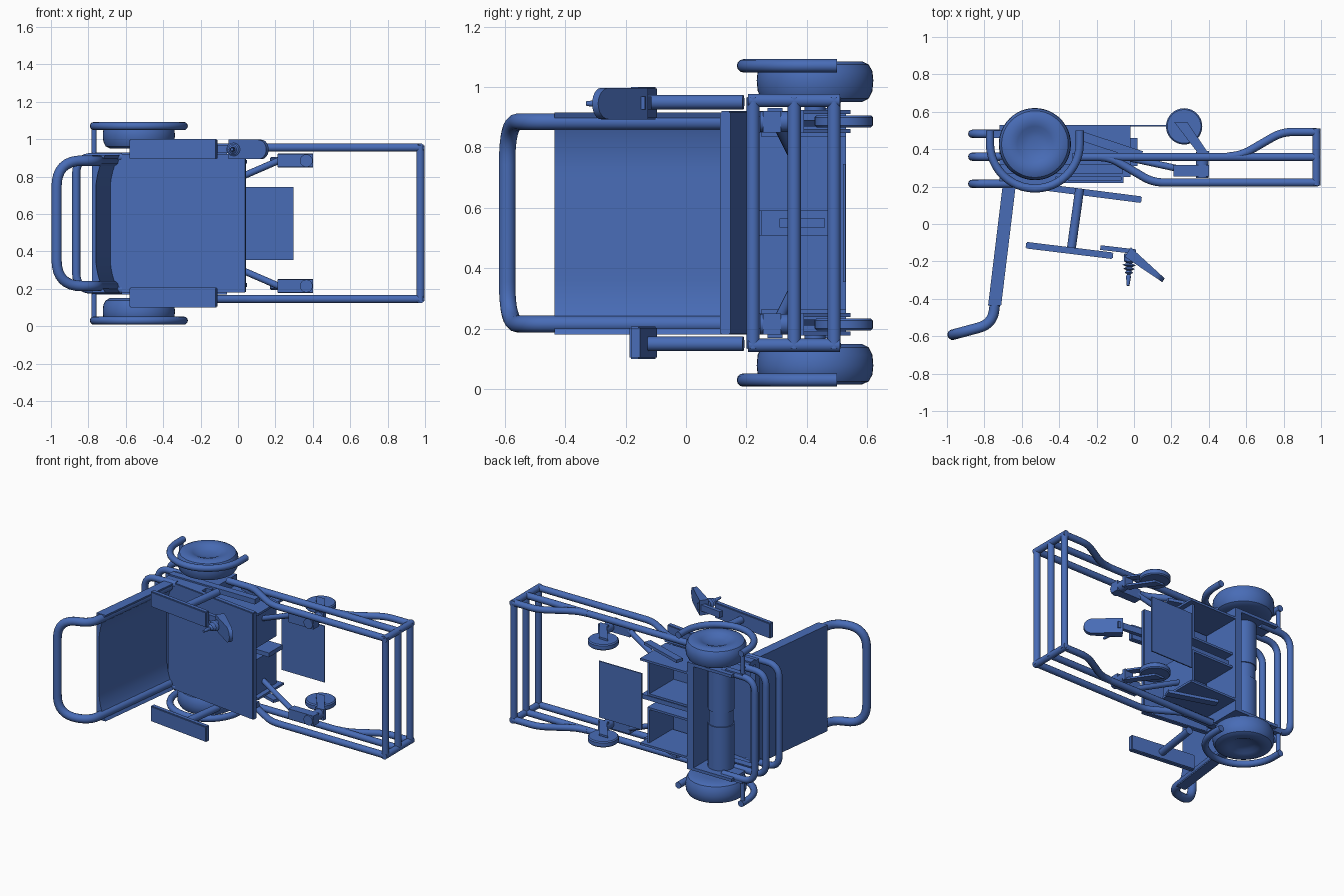
import bpy, bmesh, math
from mathutils import Vector

if "Cube" in bpy.data.objects:
    bpy.data.objects.remove(bpy.data.objects["Cube"])

W = 1.1  # total width along z; left and right halves mirror about W / 2
BLUE = bpy.data.materials.new("blue")
BLUE.diffuse_color = (0.065, 0.15, 0.47, 1)
BLUE.use_nodes = True
BLUE.node_tree.nodes["Principled BSDF"].inputs["Base Color"].default_value = BLUE.diffuse_color


def add(name, bm):
    bmesh.ops.remove_doubles(bm, verts=bm.verts, dist=1e-5)
    bmesh.ops.recalc_face_normals(bm, faces=bm.faces)
    me = bpy.data.meshes.new(name)
    bm.to_mesh(me)
    bm.free()
    me.materials.clear()
    me.materials.append(BLUE)
    ob = bpy.data.objects.new(name, me)
    bpy.context.collection.objects.link(ob)
    bpy.context.view_layer.objects.active = ob
    ob.select_set(True)
    bpy.ops.object.shade_smooth_by_angle(angle=math.radians(35))
    ob.select_set(False)
    return ob


def prism(name, pts, z0, z1, bevel=0.0):
    """Outline in x-y extruded along z."""
    bm = bmesh.new()
    f = bm.faces.new([bm.verts.new((x, y, z0)) for x, y in pts])
    r = bmesh.ops.extrude_face_region(bm, geom=[f])
    vs = [g for g in r['geom'] if isinstance(g, bmesh.types.BMVert)]
    bmesh.ops.translate(bm, verts=vs, vec=(0, 0, z1 - z0))
    if bevel:
        bmesh.ops.bevel(bm, geom=bm.edges[:], offset=bevel, segments=2, affect='EDGES')
    return add(name, bm)


def box(name, x0, x1, y0, y1, z0, z1):
    return prism(name, [(x0, y0), (x1, y0), (x1, y1), (x0, y1)], z0, z1)


def bar(name, a, b, t, z0, z1, bevel=0.0):
    """Slab of thickness t between two x-y points."""
    a, b = Vector(a), Vector(b)
    d = (b - a).normalized()
    n = Vector((-d.y, d.x)) * t / 2
    return prism(name, [a + n, b + n, b - n, a - n], z0, z1, bevel)


def fillet(pts, rads):
    pts = [Vector(p) for p in pts]
    out = [pts[0]]
    for p, c, n, k in zip(pts, pts[1:], pts[2:], rads):
        a, b = c + (p - c).normalized() * k, c + (n - c).normalized() * k
        out += [a * (1 - t) ** 2 + c * 2 * t * (1 - t) + b * t * t
                for t in [i / 8 for i in range(9)]]
    return out + [pts[-1]]


def tube(name, pts, r, rads=None):
    """Round tube along a path with rounded corners."""
    path = fillet(pts, rads) if rads else [Vector(p) for p in pts]
    cu = bpy.data.curves.new(name, 'CURVE')
    cu.dimensions = '3D'
    cu.bevel_depth, cu.bevel_resolution, cu.use_fill_caps = r, 4, True
    sp = cu.splines.new('POLY')
    sp.points.add(len(path) - 1)
    for p, q in zip(sp.points, path):
        p.co = (*q, 1)
    tmp = bpy.data.objects.new(name + "_path", cu)
    bpy.context.collection.objects.link(tmp)
    bpy.context.view_layer.update()
    me = bpy.data.meshes.new_from_object(tmp.evaluated_get(bpy.context.evaluated_depsgraph_get()))
    bm = bmesh.new()
    bm.from_mesh(me)
    bpy.data.objects.remove(tmp)
    return add(name, bm)


def lathe(name, prof, origin, axis, n=40):
    """Spin (radius, height) points about an axis."""
    bm = bmesh.new()
    ax = Vector(axis).normalized()
    side = ax.orthogonal().normalized()
    o = Vector(origin)
    vs = [bm.verts.new(o + side * r + ax * h) for r, h in prof]
    es = [bm.edges.new(e) for e in zip(vs, vs[1:])]
    bmesh.ops.spin(bm, geom=vs + es, cent=o, axis=ax, angle=2 * math.pi, steps=n)
    return add(name, bm)


def cyl(name, a, b, r):
    h = (Vector(b) - Vector(a)).length
    return lathe(name, [(0, 0), (r, 0), (r, h), (0, h)], a, Vector(b) - Vector(a), 28)


# seat cushion
bar("seat", (-0.68, 0.222), (0.04, 0.13), 0.035, 0.18, 0.92, 0.004)

# backrest: sagging front, flat rear, swept from the seat to the top of the posts
bm = bmesh.new()
zs = [0.18 + 0.735 * i / 24 for i in range(25)]
sec = [(0.035 - 0.05 * min(1, 1.1 * (1 - (abs(z - 0.5475) / 0.3675) ** 4)), z) for z in zs]
sec += [(-0.035, z) for z in zs[::-1]]
loops = [[bm.verts.new((cx + o, y, z)) for o, z in sec] for cx, y in ((-0.668, 0.2), (-0.745, -0.435))]
for i in range(50):
    j = (i + 1) % 50
    bm.faces.new((loops[0][i], loops[0][j], loops[1][j], loops[1][i]))
for lp in loops:
    for i in range(24):
        bm.faces.new((lp[i], lp[i + 1], lp[48 - i], lp[49 - i]))
add("backrest", bm)

# push handle hoop continuing the back posts
half = [(-0.667, 0.2), (-0.757, -0.535), (-0.97, -0.592)]
tube("push_handle", [(x, y, 0.215) for x, y in half] + [(x, y, 0.885) for x, y in half[::-1]],
     0.028, [0.075, 0.14, 0.14, 0.075])

# rear bumper hoops
for y in (0.215, 0.36, 0.482):
    tube("rear_bumper", [(-0.62, y, 0.195), (-0.865, y, 0.195), (-0.865, y, 0.905), (-0.62, y, 0.905)],
         0.022, [0.09, 0.09])

# front guard cross bars
for y in (0.222, 0.358, 0.49):
    cyl("front_cross_bar", (0.975, y, 0.135), (0.975, y, 0.965), 0.022)

TIRE = [(0, 0.0), (0.09, 0.0), (0.155, -0.002), (0.178, 0.01), (0.19, 0.035), (0.193, 0.07), (0.19, 0.1),
        (0.178, 0.122), (0.155, 0.133), (0.12, 0.133), (0.095, 0.125), (0.07, 0.112), (0.035, 0.106), (0, 0.104)]

for side, s in (("left", 1), ("right", -1)):
    def Z(z):
        return z if s == 1 else W - z

    # drive wheel with its motor
    lathe(side + "_drive_wheel", TIRE, (-0.53, 0.427, Z(0.952)), (0, 0, s), 48)
    cyl(side + "_motor", (-0.55, 0.40, Z(0.60)), (-0.55, 0.40, Z(0.90)), 0.085)
    cyl(side + "_motor_end", (-0.55, 0.40, Z(0.55)), (-0.55, 0.40, Z(0.60)), 0.078)
    cyl(side + "_axle", (-0.53, 0.427, Z(0.88)), (-0.53, 0.427, Z(0.97)), 0.035)

    # wheel guard hoop and stay
    arc = [(-0.53 + 0.24 * math.cos(a), 0.43 + 0.24 * math.sin(a), Z(1.07))
           for a in [math.pi + math.pi * i / 24 for i in range(25)]]
    tube(side + "_wheel_guard", [(-0.77, 0.5, Z(1.07))] + arc + [(-0.29, 0.5, Z(1.07))], 0.022)
    cyl(side + "_guard_stay", (-0.77, 0.48, Z(0.9)), (-0.77, 0.48, Z(1.07)), 0.014)

    # side tubes of the front guard
    z = Z(0.955)
    tube(side + "_middle_rail", [(-0.33, 0.358, z), (0.975, 0.358, z)], 0.022)
    tube(side + "_upper_rail", [(-0.25, 0.358, z), (-0.13, 0.358, z), (0.1, 0.222, z), (0.975, 0.222, z)],
         0.022, [0.06, 0.06])
    tube(side + "_lower_rail", [(0.5, 0.36, z), (0.58, 0.37, z), (0.79, 0.492, z), (0.975, 0.492, z)],
         0.022, [0.05, 0.06])
    cyl(side + "_front_upright", (0.975, 0.205, z), (0.975, 0.51, z), 0.022)

    # chassis plates and rails
    box(side + "_chassis_plate", -0.72, -0.42, 0.2, 0.53, Z(0.90), Z(0.92))
    box(side + "_chassis_rail", -0.72, -0.06, 0.27, 0.32, Z(0.895), Z(0.93))
    box(side + "_rear_bracket", -0.78, -0.65, 0.46, 0.5, Z(0.91), Z(0.93))

    # battery tray, open underneath
    a, b = Z(0.59), Z(0.85)
    box(side + "_tray_top", -0.42, -0.055, 0.22, 0.235, a, b)
    box(side + "_tray_front", -0.07, -0.055, 0.22, 0.5, a, b)
    box(side + "_tray_inner_wall", -0.42, -0.055, 0.22, 0.5, a, Z(0.605))
    box(side + "_tray_outer_wall", -0.42, -0.02, 0.25, 0.53, Z(0.835), b)

    # caster arm, gusset, pivot, fork and wheel
    bar(side + "_gusset", (-0.28, 0.47), (0.04, 0.365), 0.05, Z(0.87), Z(0.89))
    tube(side + "_caster_brace", [(-0.06, 0.36, Z(0.765)), (0.24, 0.295, Z(0.895))], 0.018)
    box(side + "_caster_arm", 0.21, 0.40, 0.255, 0.315, Z(0.85), Z(0.92))
    cyl(side + "_caster_pivot", (0.365, 0.245, Z(0.885)), (0.365, 0.385, Z(0.885)), 0.034)
    for z0 in (0.848, 0.91):
        prism(side + "_caster_fork", [(0.345, 0.375), (0.4, 0.375), (0.285, 0.545), (0.215, 0.545)],
              Z(z0), Z(z0 + 0.013))
    box(side + "_caster_crown", 0.335, 0.4, 0.365, 0.39, Z(0.848), Z(0.923))
    lathe(side + "_caster_wheel", [(0, -0.02), (0.09, -0.02), (0.097, -0.013), (0.097, 0.013), (0.09, 0.02), (0, 0.02)],
          (0.268, 0.522, Z(0.886)), (0, 0, 1), 32)

    # armrest pad on its post
    bar(side + "_armrest", (-0.578, -0.113), (-0.112, -0.17), 0.035, Z(0.893), Z(1.0), 0.005)
    cyl(side + "_armrest_post", (-0.335, -0.13, Z(0.95)), (-0.29, 0.19, Z(0.95)), 0.024)

# cross beam, rear beam and central spine
box("cross_beam", -0.43, -0.38, 0.25, 0.53, 0.18, 0.92)
box("rear_beam", -0.72, -0.68, 0.22, 0.27, 0.18, 0.92)
box("central_spine", -0.42, 0.02, 0.31, 0.46, 0.535, 0.565)

# foot plate
box("foot_plate", -0.03, 0.298, 0.52, 0.528, 0.355, 0.745)

# joystick mount, rounded housing and stick
bar("joystick_mount", (-0.18, -0.126), (0.01, -0.148), 0.025, 0.925, 0.968)
bm = bmesh.new()
out = [(0.0, -0.052), (0.0, 0.052)]
out += [(0.19 + 0.052 * math.sin(a), 0.052 * math.cos(a)) for a in [math.pi * i / 12 for i in range(13)]]
d, n = Vector((0.83, -0.56)), Vector((0.56, 0.83))
rings = []
for t in (0, 1):
    rings.append([])
    for u, w in out:
        p = Vector((-0.05, -0.175)) + d * u + n * t * (0.06 - 0.15 * u)
        rings[-1].append(bm.verts.new((p.x, p.y, 0.945 + w)))
    bm.faces.new(rings[-1])
for i in range(len(out)):
    j = (i + 1) % len(out)
    bm.faces.new((rings[0][i], rings[0][j], rings[1][j], rings[1][i]))
add("joystick_housing", bm)
lathe("joystick", [(0, 0), (0.03, 0), (0.03, 0.04), (0.014, 0.05), (0.036, 0.06), (0.014, 0.07), (0.03, 0.08),
                   (0.012, 0.09), (0.022, 0.1), (0.009, 0.11), (0.013, 0.12), (0.008, 0.17), (0, 0.172)],
      (-0.022, -0.16, 0.945), (-0.06, -1, 0), 24)
